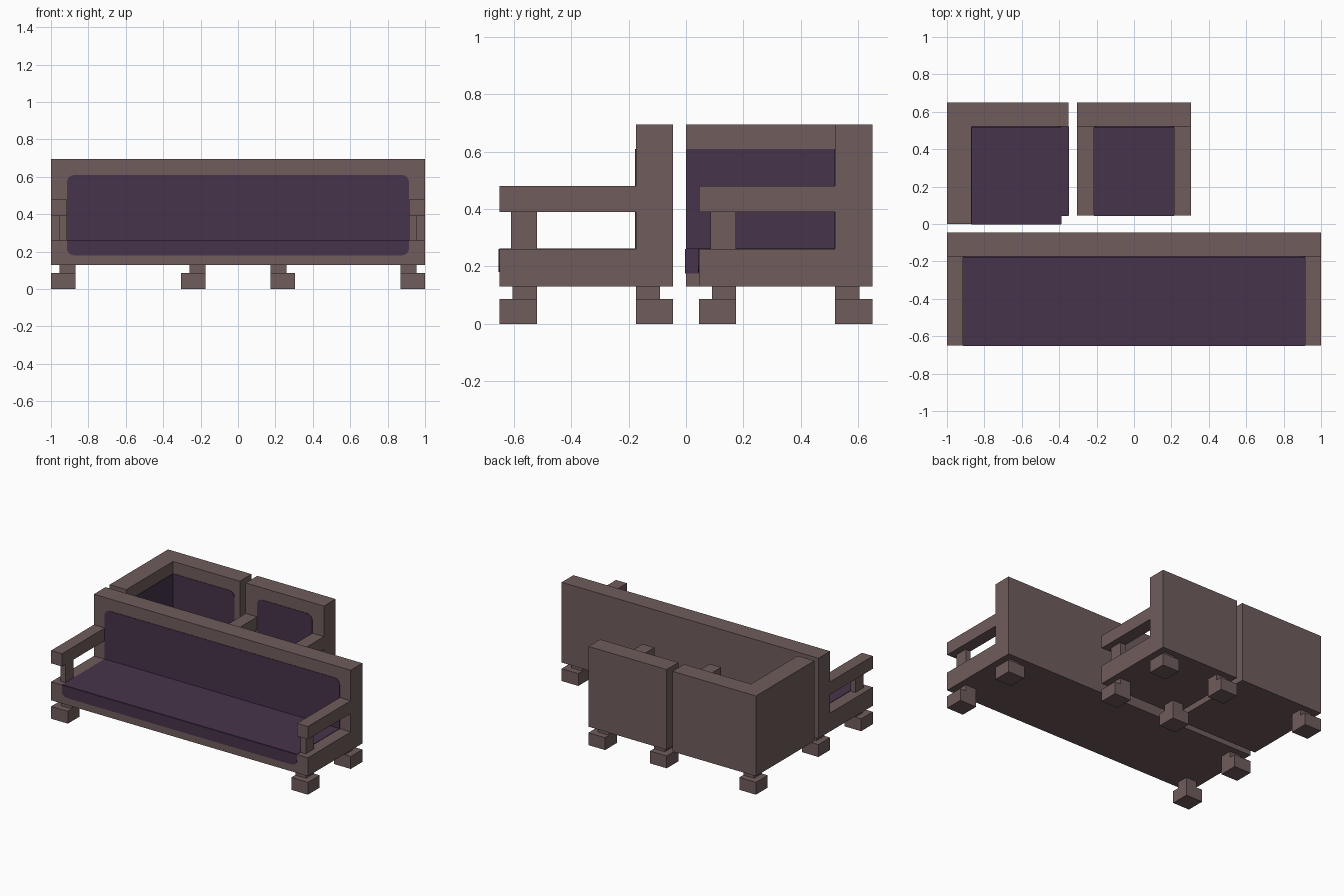
import bpy, bmesh, math
from mathutils import Vector

cube = bpy.data.objects.get("Cube")
if cube:
    bpy.data.objects.remove(cube, do_unlink=True)


def material(name, rgb):
    m = bpy.data.materials.new(name)
    m.use_nodes = True
    m.diffuse_color = (*rgb, 1)
    m.node_tree.nodes["Principled BSDF"].inputs["Base Color"].default_value = (*rgb, 1)
    return m


WOOD = material("dusty brown", (0.162, 0.107, 0.107))
CLOTH = material("dark plum", (0.061, 0.034, 0.069))

# Shared heights and thicknesses
FOOT, BASE, SEAT, TOP = 0.087, 0.13, 0.26, 0.695
ARM_LOW, ARM_HIGH = 0.39, 0.48
THICK, STEP, PLATE = 0.13, 0.045, 0.003


def add_prism(bm, pts, axis, lo, hi):
    """Extrude a 2D outline along an axis; the outline uses the other two axes in order."""
    def place(p, d):
        return {"x": (d, p[0], p[1]), "y": (p[0], d, p[1]), "z": (p[0], p[1], d)}[axis]
    face = bm.faces.new([bm.verts.new(place(p, lo)) for p in pts])
    ext = bmesh.ops.extrude_face_region(bm, geom=[face])
    moved = [g for g in ext["geom"] if isinstance(g, bmesh.types.BMVert)]
    shift = Vector(place((0, 0), hi - lo))
    bmesh.ops.translate(bm, vec=shift, verts=moved)


def prisms(name, mat, *parts):
    bm = bmesh.new()
    for part in parts:
        add_prism(bm, *part)
    bmesh.ops.recalc_face_normals(bm, faces=bm.faces[:])
    me = bpy.data.meshes.new(name)
    bm.to_mesh(me)
    bm.free()
    me.materials.append(mat)
    ob = bpy.data.objects.new(name, me)
    bpy.context.collection.objects.link(ob)
    return ob


def rect(x0, x1, y0, y1):
    x0, x1 = sorted((x0, x1))
    return [(x0, y0), (x1, y0), (x1, y1), (x0, y1)]


def rounded(x0, x1, y0, y1, corners, r=0.04):
    """Rectangle with the listed corners rounded (0 low left, then anticlockwise)."""
    out = []
    for i, (px, py) in enumerate(rect(x0, x1, y0, y1)):
        if i not in corners:
            out.append((px, py))
            continue
        cx = px + (r if i in (0, 3) else -r)
        cy = py + (r if i < 2 else -r)
        for k in range(5):
            a = math.pi * (1 + i / 2) + k * math.pi / 8
            out.append((cx + r * math.cos(a), cy + r * math.sin(a)))
    return out


def foot(name, x, sx, y, sy):
    """Stepped foot; x, y is the outer corner and sx, sy point inwards."""
    def block(inset):
        ys = sorted((y + sy * inset, y + sy * THICK))
        return rect(x + sx * inset, x + sx * THICK, *ys)
    prisms(name, WOOD, (block(0), "z", 0, FOOT), (block(STEP), "z", FOOT, BASE))


def seat_unit(name, half, inner, front, back):
    """Straight seat with a back, two open arms and four feet."""
    wall = back - THICK
    profile = [(front, BASE), (back, BASE), (back, TOP), (wall, TOP), (wall, SEAT), (front, SEAT)]
    prisms(name + "_frame", WOOD, (profile, "x", -half, half))
    # Upholstery
    prisms(name + "_seat_cover", CLOTH, (rect(-inner, inner, front, wall), "z", SEAT, SEAT + PLATE))
    prisms(name + "_back_cover", CLOTH,
           (rounded(-inner, inner, SEAT, 0.61, (2, 3)), "y", wall - PLATE, wall))
    prisms(name + "_front_cover", CLOTH,
           (rounded(-inner, inner, 0.18, SEAT, (0, 1)), "y", front - PLATE, front))
    # Arms and feet on both sides
    for side, s in (("left", 1), ("right", -1)):
        prisms(f"{name}_{side}_arm", WOOD,
               (rect(s * inner, s * half, front, wall), "z", ARM_LOW, ARM_HIGH),
               (rect(s * inner, s * (half - STEP), front + STEP - 0.005, front + THICK),
                "z", SEAT, ARM_LOW))
        foot(f"{name}_{side}_front_foot", s * half, -s, front, 1)
        foot(f"{name}_{side}_back_foot", s * half, -s, back, -1)


seat_unit("sofa", 1.0, 0.915, -0.65, -0.045)
seat_unit("armchair", 0.305, 0.215, 0.045, 0.65)

# Corner unit: notched seat base, L-shaped back and one foot
L, R, F, B = -1.0, -0.35, 0.0, 0.65
IL, IB, N = L + THICK, B - THICK, R - 0.04
seat = [(IL, F), (N, F), (N, STEP), (R, STEP), (R, IB), (IL, IB)]
prisms("corner_seat_base", WOOD, (seat, "z", BASE, SEAT))
prisms("corner_back", WOOD,
       ([(L, F), (IL, F), (IL, IB), (R, IB), (R, B), (L, B)], "z", BASE, TOP))
foot("corner_foot", L, 1, B, -1)

# Corner upholstery
prisms("corner_seat_cover", CLOTH, (seat, "z", SEAT, SEAT + PLATE))
prisms("corner_back_cover", CLOTH, (rounded(IL, N, SEAT, 0.61, (2,)), "y", IB - PLATE, IB))
prisms("corner_side_cover", CLOTH, (rect(F, IB, SEAT, 0.61), "x", IL, IL + PLATE))
prisms("corner_edge_cover", CLOTH,
       (rect(IL, N, 0.175, SEAT), "y", F - PLATE, F),
       (rect(F, STEP, 0.175, SEAT), "x", N, N + PLATE),
       (rect(N, R, 0.175, SEAT), "y", STEP - PLATE, STEP),
       (rect(STEP, IB, 0.175, SEAT), "x", R, R + PLATE))
